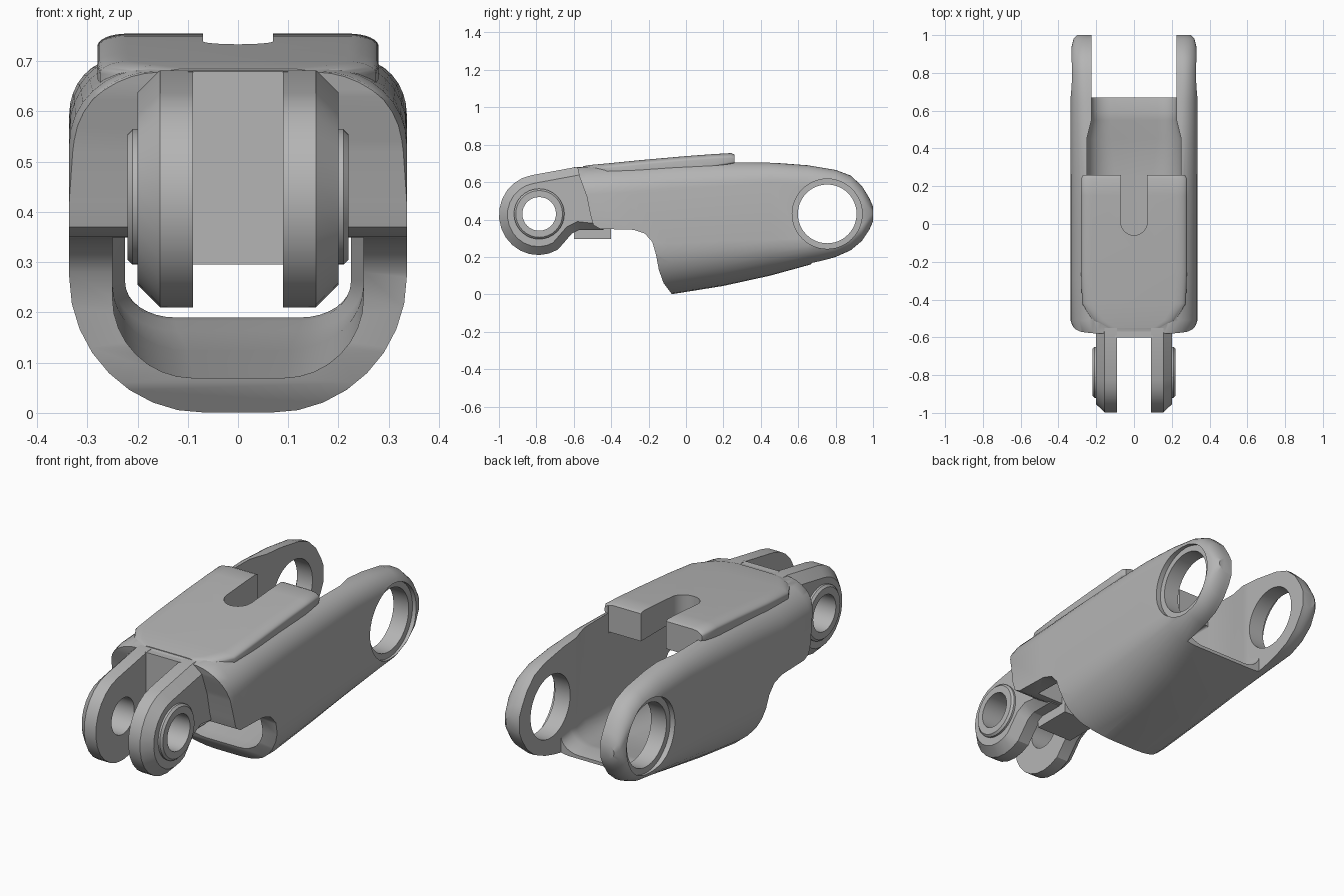
import bpy, bmesh
from math import cos, sin, pi, radians

cube = bpy.data.objects.get("Cube")
if cube:
    bpy.data.objects.remove(cube, do_unlink=True)

grey = bpy.data.materials.new("satin grey")
grey.use_nodes = True
grey.diffuse_color = (0.46, 0.46, 0.46, 1)
grey.node_tree.nodes["Principled BSDF"].inputs["Base Color"].default_value = (0.46, 0.46, 0.46, 1)


def finish_mesh(name, bm):
    bmesh.ops.recalc_face_normals(bm, faces=bm.faces)
    mesh = bpy.data.meshes.new(name)
    bm.to_mesh(mesh)
    bm.free()
    obj = bpy.data.objects.new(name, mesh)
    bpy.context.collection.objects.link(obj)
    mesh.materials.append(grey)
    return obj


def ring(bm, y, w, zb, zt, bottom, top, n=8):
    """Rounded section at y with elliptical bottom and top corners (rx, rz)."""
    h = (zt - zb) / 2 * 0.98
    right = []
    for (rx, rz), z, s, a0 in ((bottom, zb, 1, -pi / 2), (top, zt, -1, 0)):
        rx, rz = min(rx, w * 0.95), min(rz, h)
        for i in range(n + 1):
            a = a0 + pi / 2 * i / n
            right.append((w - rx + rx * cos(a), z + s * rz + rz * sin(a)))
    pts = right + [(-x, z) for x, z in reversed(right)]
    return [bm.verts.new((x, y, z)) for x, z in pts]


def loft(name, stations):
    bm = bmesh.new()
    rings = [ring(bm, *s) for s in stations]
    for a, b in zip(rings, rings[1:]):
        for i in range(len(a)):
            j = (i + 1) % len(a)
            bm.faces.new((a[i], a[j], b[j], b[i]))
    bm.faces.new(rings[0])
    bm.faces.new(rings[-1])
    return finish_mesh(name, bm)


def prism(name, outline, x0, x1, chamfer=0):
    """Side outline (y, z) extruded from x0 to x1, outer face chamfered."""
    bm = bmesh.new()
    a = [bm.verts.new((x0, y, z)) for y, z in outline]
    b = [bm.verts.new((x1, y, z)) for y, z in outline]
    for i in range(len(a)):
        j = (i + 1) % len(a)
        bm.faces.new((a[i], a[j], b[j], b[i]))
    bm.faces.new(a)
    cap = bm.faces.new(b)
    bmesh.ops.recalc_face_normals(bm, faces=bm.faces)
    if chamfer:
        bmesh.ops.inset_individual(bm, faces=[cap], thickness=chamfer, depth=chamfer)
    return finish_mesh(name, bm)


def disc(name, y, z, r, x0, x1, chamfer=0, n=32):
    pts = [(y + r * cos(2 * pi * i / n), z + r * sin(2 * pi * i / n)) for i in range(n)]
    return prism(name, pts, x0, x1, chamfer)


def box(name, x, y0, y1, z0, z1):
    return prism(name, [(y0, z0), (y1, z0), (y1, z1), (y0, z1)], -x, x)


def combine(obj, other, op="DIFFERENCE"):
    mod = obj.modifiers.new("shape", "BOOLEAN")
    mod.operation, mod.object, mod.solver = op, other, "EXACT"
    bpy.context.view_layer.objects.active = obj
    bpy.ops.object.modifier_apply(modifier=mod.name)
    bpy.data.objects.remove(other, do_unlink=True)


def smooth(obj, angle=32):
    bpy.ops.object.select_all(action="DESELECT")
    obj.select_set(True)
    bpy.context.view_layer.objects.active = obj
    bpy.ops.object.shade_smooth_by_angle(angle=radians(angle))


# Outer shell: y, half width, bottom, top, bottom corner, top corner
shell = loft("shell", [
    (-0.60, 0.27, 0.0, 0.675, (0.2, 0.27), (0.13, 0.11)),
    (-0.57, 0.315, 0.0, 0.68, (0.25, 0.27), (0.15, 0.13)),
    (-0.51, 0.336, 0.0, 0.685, (0.27, 0.27), (0.16, 0.15)),
    (-0.30, 0.336, 0.0, 0.695, (0.27, 0.27), (0.15, 0.15)),
    (-0.08, 0.336, 0.0, 0.705, (0.27, 0.27), (0.14, 0.14)),
    (0.20, 0.336, 0.045, 0.71, (0.25, 0.24), (0.12, 0.13)),
    (0.45, 0.336, 0.10, 0.705, (0.22, 0.19), (0.10, 0.11)),
    (0.65, 0.336, 0.155, 0.69, (0.17, 0.13), (0.09, 0.10)),
    (0.80, 0.336, 0.20, 0.665, (0.10, 0.09), (0.08, 0.09)),
    (0.88, 0.335, 0.235, 0.635, (0.09, 0.09), (0.08, 0.09)),
    (0.94, 0.33, 0.285, 0.58, (0.08, 0.08), (0.08, 0.08)),
    (0.98, 0.32, 0.345, 0.515, (0.07, 0.07), (0.07, 0.07)),
    (1.00, 0.30, 0.39, 0.47, (0.05, 0.04), (0.05, 0.04)),
])

# Raised cover plate on the deck
cover = loft("cover", [
    (y, w, 0.65 if y < 0 else 0.655 + y * 0.18, z, (0.01, 0.01), (0.06, 0.025))
    for y, w, z in ((-0.55, 0.16, 0.685), (-0.51, 0.22, 0.692), (-0.42, 0.275, 0.70),
                    (-0.25, 0.28, 0.717), (0.0, 0.28, 0.739), (0.15, 0.28, 0.75),
                    (0.24, 0.28, 0.755), (0.26, 0.27, 0.748))])
combine(shell, cover, "UNION")

# Curved front cut-out under the nose
combine(shell, prism("front_cut", [
    (-0.59, 0.72), (-0.57, 0.63), (-0.53, 0.52), (-0.51, 0.42), (-0.495, 0.37),
    (-0.46, 0.35), (-0.28, 0.345), (-0.22, 0.325), (-0.18, 0.28), (-0.16, 0.21),
    (-0.145, 0.13), (-0.12, 0.06), (-0.075, 0.0), (-0.07, -0.1), (-0.8, -0.1),
    (-0.8, 0.72)], -0.5, 0.5))

# Inner cavity, closed under the deck and open to the top behind it
sharp = (0.01, 0.01)
combine(shell, loft("cavity", [
    (-0.42, 0.25, 0.068, 0.61, (0.16, 0.16), sharp),
    (-0.05, 0.25, 0.07, 0.61, (0.16, 0.16), sharp),
    (0.258, 0.25, 0.125, 0.61, (0.15, 0.13), sharp),
    (0.26, 0.25, 0.125, 1.0, (0.15, 0.13), sharp),
    (0.45, 0.25, 0.163, 1.0, (0.13, 0.1), sharp),
    (0.55, 0.225, 0.183, 1.0, (0.1, 0.08), sharp),
    (0.59, 0.225, 0.19, 1.0, (0.1, 0.07), sharp),
    (0.72, 0.225, 0.17, 1.0, (0.1, 0.07), sharp)]))

# Gap between the rear arms and the slot in the deck
combine(shell, box("arm_gap", 0.225, 0.67, 1.2, -0.1, 1.1))
bm = bmesh.new()
slot = [(0.07, 0.3), (-0.07, 0.3)]
slot += [(0.07 * cos(pi + pi * i / 12), 0.01 + 0.07 * sin(pi + pi * i / 12)) for i in range(13)]
base = bm.faces.new([bm.verts.new((x, y, 0.45)) for x, y in slot])
new = bmesh.ops.extrude_face_region(bm, geom=[base])["geom"]
bmesh.ops.translate(bm, vec=(0, 0, 0.6), verts=[v for v in new if isinstance(v, bmesh.types.BMVert)])
combine(shell, finish_mesh("deck_slot", bm))

# Rear pivot holes with a shallow outer recess
combine(shell, disc("rear_hole", 0.755, 0.43, 0.157, -0.5, 0.5, n=48))
for s in (1, -1):
    combine(shell, disc("rear_recess", 0.755, 0.43, 0.187, s * 0.31, s * 0.5, n=48))
smooth(shell)

# Front fork: a rounded prong with a bored boss on each side
arc = [radians(100 + 200 * i / 14) for i in range(15)]
outline = [(-0.79 + 0.21 * cos(a), 0.425 + 0.215 * sin(a)) for a in arc]
outline += [(-0.61, 0.325), (-0.57, 0.345), (-0.44, 0.345), (-0.44, 0.68), (-0.58, 0.682)]
for s, side in ((1, "left"), (-1, "right")):
    prong = prism(side + "_fork_prong", outline, s * 0.09, s * 0.155, 0.045)
    combine(prong, disc("boss", -0.785, 0.43, 0.135, s * 0.18, s * 0.21, 0.01), "UNION")
    combine(prong, disc("bore", -0.785, 0.43, 0.09, s * 0.05, s * 0.3))
    smooth(prong, 25)

# Solid web joining the prongs to the shell
box("fork_web", 0.1, -0.6, -0.4, 0.295, 0.68)
